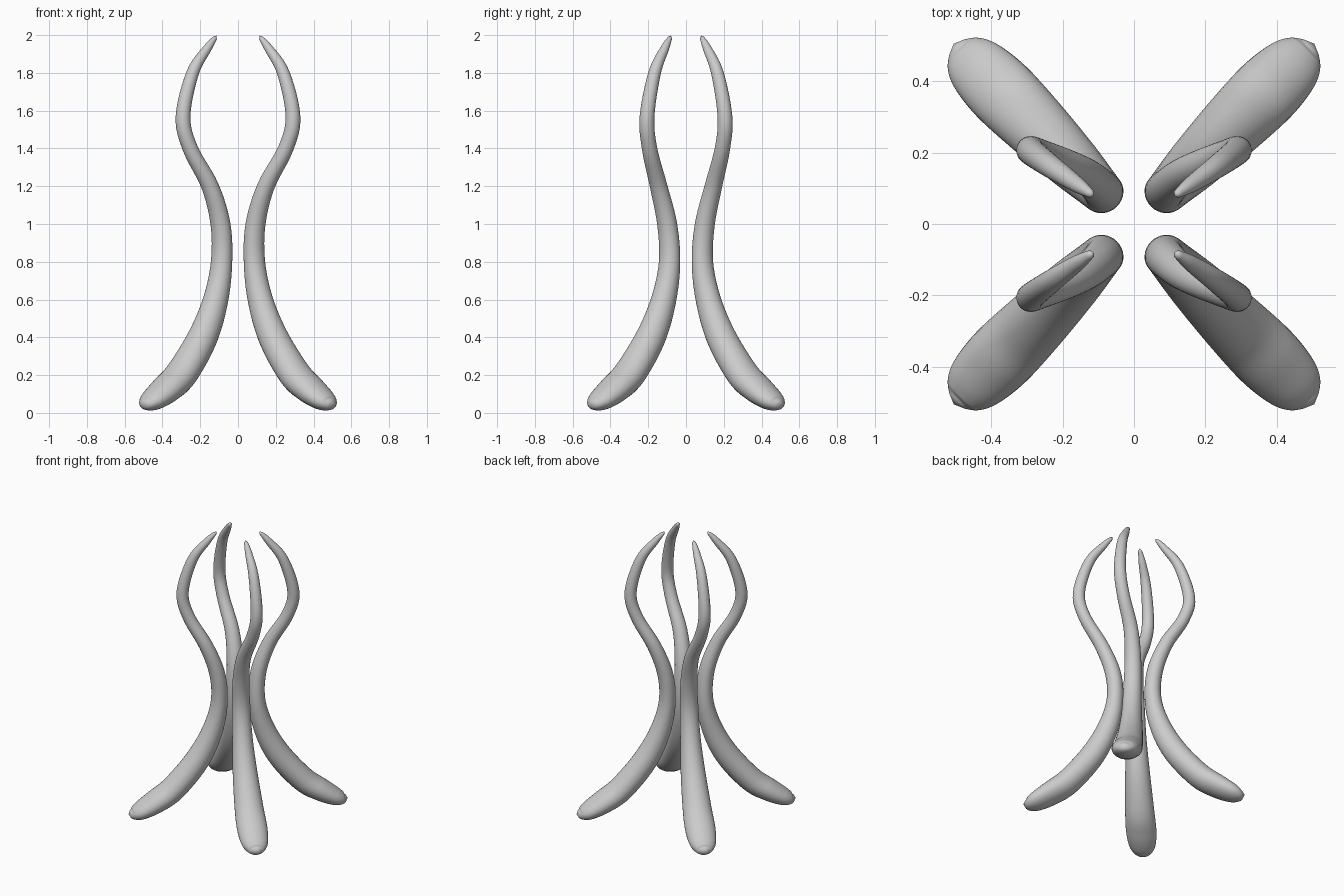
import bpy, bmesh, math
from mathutils import Vector

if "Cube" in bpy.data.objects:
    bpy.data.objects.remove(bpy.data.objects["Cube"])

# Spine of one leg: x, y, z, half width, half thickness (foot to tip)
SPINE = [
    (.497, .497, .050, .030, .022), (.480, .480, .052, .060, .040),
    (.445, .445, .072, .085, .057), (.380, .380, .125, .098, .072),
    (.297, .297, .210, .094, .080), (.187, .187, .400, .080, .079),
    (.118, .118, .600, .066, .067), (.087, .087, .800, .059, .054),
    (.093, .100, 1.00, .054, .051), (.148, .145, 1.20, .047, .045),
    (.253, .193, 1.40, .041, .040), (.291, .206, 1.57, .039, .039),
    (.240, .166, 1.80, .033, .033), (.162, .112, 1.93, .023, .023),
    (.122, .085, 1.985, .012, .012)]
FOOT_END, TOP_END = Vector((.506, .506, .050)), Vector((.114, .080, 1.997))
SIDES, STEPS = 32, 6


def smooth_path(pts):
    """Catmull-Rom interpolation through the spine."""
    out = []
    for i in range(len(pts) - 1):
        quad = [pts[max(0, min(len(pts) - 1, i + k))] for k in (-1, 0, 1, 2)]
        for s in range(STEPS):
            t = s / STEPS
            out.append([.5 * (2 * b + (c - a) * t + (2 * a - 5 * b + 4 * c - d) * t * t
                              + (3 * b - a - 3 * c + d) * t ** 3) for a, b, c, d in zip(*quad)])
    return out + [list(pts[-1])]


def make_leg(name, sx, sy):
    path = smooth_path(SPINE)
    bm = bmesh.new()
    rings = []
    for i, (x, y, z, w, h) in enumerate(path):
        prev, nxt = path[max(0, i - 1)], path[min(len(path) - 1, i + 1)]
        tangent = (Vector(nxt[:3]) - Vector(prev[:3])).normalized()
        side = Vector((-1, 1, 0))
        side = (side - tangent * side.dot(tangent)).normalized()
        out = side.cross(tangent)
        ring = []
        for k in range(SIDES):
            a = 2 * math.pi * k / SIDES
            p = Vector((x, y, z)) + side * w * math.cos(a) + out * h * math.sin(a)
            ring.append(bm.verts.new((p.x * sx, p.y * sy, p.z)))
        rings.append(ring)
    for r0, r1 in zip(rings, rings[1:]):
        for k in range(SIDES):
            j = (k + 1) % SIDES
            bm.faces.new((r0[k], r0[j], r1[j], r1[k]))
    # rounded ends
    for ring, end in ((rings[0], FOOT_END), (rings[-1], TOP_END)):
        tip = bm.verts.new((end.x * sx, end.y * sy, end.z))
        for k in range(SIDES):
            bm.faces.new((ring[k], ring[(k + 1) % SIDES], tip))
    bmesh.ops.recalc_face_normals(bm, faces=bm.faces)
    for f in bm.faces:
        f.smooth = True
    mesh = bpy.data.meshes.new(name)
    bm.to_mesh(mesh)
    bm.free()
    bpy.context.collection.objects.link(bpy.data.objects.new(name, mesh))


# Four mirrored legs
for name, sx, sy in (("front_left_leg", -1, -1), ("front_right_leg", 1, -1),
                     ("back_left_leg", -1, 1), ("back_right_leg", 1, 1)):
    make_leg(name, sx, sy)
